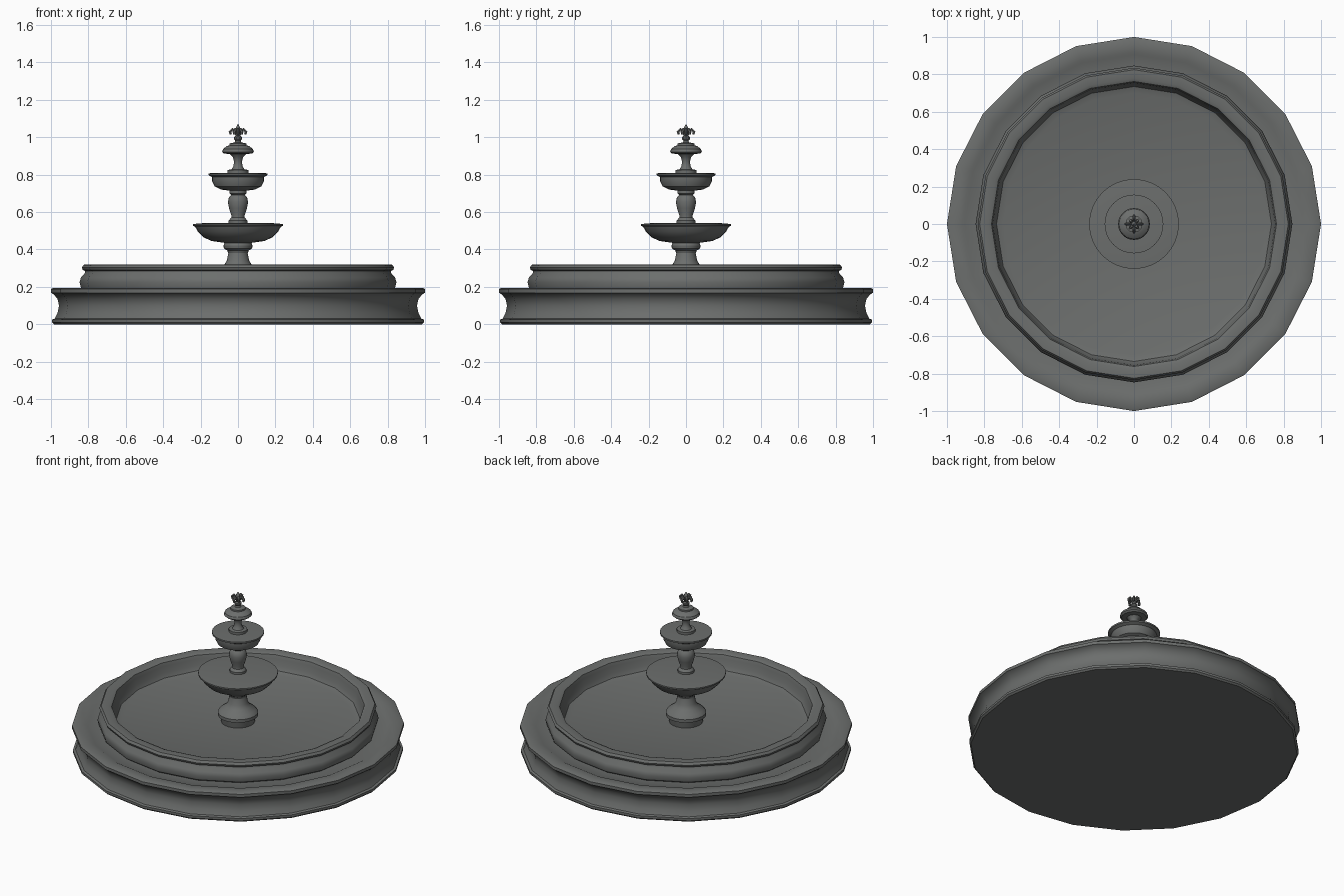
import bpy, bmesh
from math import pi, cos, sin, radians

cube = bpy.data.objects.get("Cube")
if cube:
    bpy.data.objects.remove(cube, do_unlink=True)

stone = bpy.data.materials.new("grey stone")
stone.use_nodes = True
GREY = (0.15, 0.157, 0.153, 1)
stone.diffuse_color = GREY
stone.node_tree.nodes["Principled BSDF"].inputs["Base Color"].default_value = GREY


def finish(obj):
    obj.data.materials.append(stone)
    bpy.ops.object.select_all(action="DESELECT")
    obj.select_set(True)
    bpy.context.view_layer.objects.active = obj
    bpy.ops.object.shade_smooth_by_angle(angle=radians(32))


def lathe(name, profile, sides):
    """Turn a bottom-to-top (radius, height) profile and cap open ends."""
    bm = bmesh.new()
    rings = [[bm.verts.new((r * cos(2 * pi * i / sides), r * sin(2 * pi * i / sides), z))
              for i in range(sides)] for r, z in profile]
    for low, high in zip(rings, rings[1:]):
        for i in range(sides):
            j = (i + 1) % sides
            bm.faces.new((low[i], low[j], high[j], high[i]))
    bm.faces.new(rings[0][::-1])
    bm.faces.new(rings[-1])
    mesh = bpy.data.meshes.new(name)
    bm.to_mesh(mesh)
    bm.free()
    obj = bpy.data.objects.new(name, mesh)
    bpy.context.collection.objects.link(obj)
    finish(obj)


# Coved plinth step
lathe("plinth", [(.985, 0), (.995, .01), (.995, .025), (.98, .03), (.965, .06),
                 (.957, .1), (.965, .135), (.985, .16), (1, .168), (1, .188),
                 (.99, .193), (.92, .193), (.905, .185), (.8, .185)], 20)

# Basin wall with rolled lip, hollow down to the floor
lathe("basin", [(.82, .18), (.84, .195), (.847, .225), (.84, .25), (.82, .272),
                (.817, .285), (.83, .29), (.835, .303), (.825, .318), (.78, .32),
                (.762, .312), (.755, .29), (.75, .25), (.735, .222), (.7, .21)], 20)

# Pedestal under the large bowl
lathe("pedestal", [(.1, .205), (.108, .25), (.122, .255), (.122, .275), (.105, .295),
                   (.075, .315), (.06, .34), (.052, .38), (.058, .395), (.075, .405),
                   (.078, .42), (.07, .44)], 24)

# Large bowl
lathe("large_bowl", [(.07, .435), (.14, .445), (.185, .465), (.215, .495), (.228, .52),
                     (.24, .527), (.24, .536), (.18, .541)], 32)

# Baluster between the bowls
lathe("baluster", [(.05, .54), (.05, .555), (.036, .57), (.036, .585), (.048, .62),
                   (.054, .655), (.048, .68), (.036, .692), (.046, .7), (.046, .72)], 24)

# Middle bowl
lathe("middle_bowl", [(.05, .715), (.09, .72), (.125, .737), (.138, .765), (.138, .787),
                      (.157, .797), (.157, .807), (.12, .809)], 32)

# Upper stem and small bowl
lathe("upper_stem", [(.056, .805), (.056, .825), (.035, .828), (.024, .845), (.021, .87),
                     (.028, .895), (.045, .912)], 24)
lathe("small_bowl", [(.045, .91), (.075, .913), (.085, .922), (.08, .937), (.06, .952),
                     (.045, .957), (.045, .967), (.02, .972)], 24)

# Finial bud
lathe("finial_bud", [(.02, .97), (.014, .98), (.022, .99), (.022, 1.0), (.01, 1.01),
                     (.015, 1.035), (.011, 1.052), (.001, 1.07)], 10)


def petal(name, angle, reach):
    """A curled leaf that leaves the bud, rises and bends outward."""
    curve = bpy.data.curves.new(name, "CURVE")
    curve.dimensions = "3D"
    curve.bevel_depth = .008
    curve.bevel_resolution = 1
    curve.use_fill_caps = True
    path = [(.01, .995), (.35, 1.03), (.7, 1.043), (1, 1.03), (.9, 1.015)]
    spline = curve.splines.new("POLY")
    spline.points.add(len(path) - 1)
    for point, (t, z) in zip(spline.points, path):
        r = t * reach
        point.co = (r * cos(angle), r * sin(angle), z, 1)
    obj = bpy.data.objects.new(name, curve)
    bpy.context.collection.objects.link(obj)
    bpy.ops.object.select_all(action="DESELECT")
    obj.select_set(True)
    bpy.context.view_layer.objects.active = obj
    bpy.ops.object.convert(target="MESH")
    finish(bpy.context.view_layer.objects.active)


# Alternating long and short petals
for k in range(8):
    petal(f"finial_petal_{k + 1}", k * pi / 4, .03 if k % 2 else .043)
